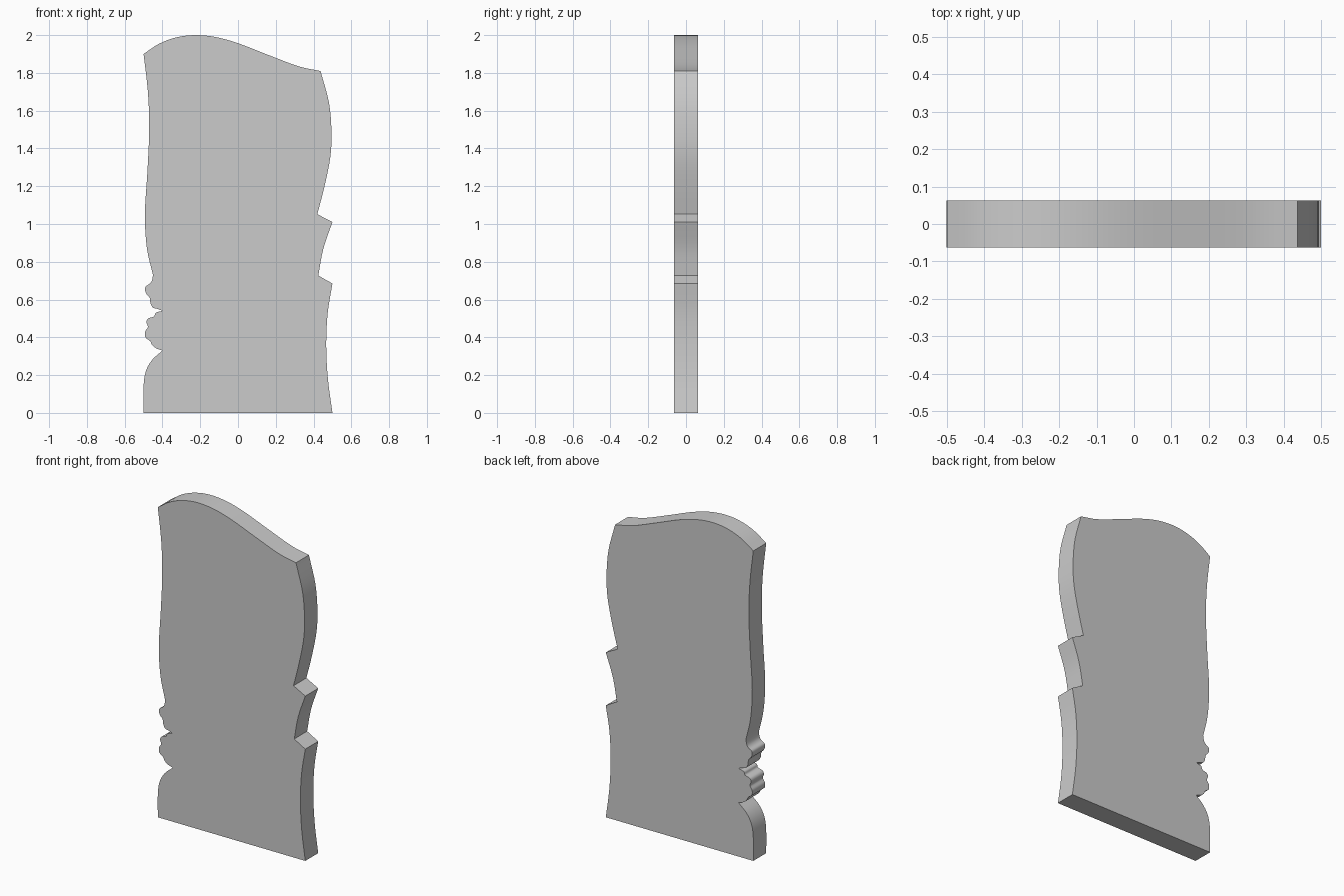
import bpy
import bmesh
from mathutils import Vector

if "Cube" in bpy.data.objects:
    bpy.data.objects.remove(bpy.data.objects["Cube"])

HALF_DEPTH = 0.0625

# Outline runs, counter-clockwise seen from the front; corners are where runs meet
RIGHT_EDGE = [
    [(0.5, 0), (0.476, 0.18), (0.467, 0.36), (0.475, 0.53), (0.5, 0.685)],
    [(0.425, 0.727), (0.452, 0.87), (0.5, 1.01)],
    [(0.42, 1.052), (0.458, 1.2), (0.488, 1.35), (0.495, 1.48), (0.482, 1.64), (0.437, 1.81)],
]
TOP_EDGE = [
    [(0.437, 1.81), (0.32, 1.835), (0.16, 1.895), (0, 1.957), (-0.12, 1.99), (-0.23, 2.0),
     (-0.33, 1.987), (-0.42, 1.953), (-0.5, 1.9)],
]
LEFT_EDGE = [
    [(-0.5, 1.9), (-0.477, 1.7), (-0.47, 1.5), (-0.48, 1.27), (-0.493, 1.05),
     (-0.482, 0.87), (-0.45, 0.73)],
    # upper broken notch
    [(-0.45, 0.73), (-0.456, 0.70), (-0.468, 0.683), (-0.488, 0.67), (-0.492, 0.65),
     (-0.485, 0.63), (-0.468, 0.61), (-0.463, 0.58), (-0.45, 0.557), (-0.43, 0.552), (-0.40, 0.54)],
    # lower broken notch
    [(-0.40, 0.54), (-0.435, 0.53), (-0.445, 0.51), (-0.475, 0.50), (-0.485, 0.48),
     (-0.477, 0.455), (-0.492, 0.43), (-0.49, 0.40), (-0.465, 0.38), (-0.455, 0.36),
     (-0.435, 0.343), (-0.40, 0.33)],
    # rounded foot
    [(-0.40, 0.33), (-0.455, 0.28), (-0.488, 0.22), (-0.5, 0.14), (-0.5, 0)],
]


def smooth_run(pts, steps):
    """Catmull-Rom curve through the points."""
    p = [Vector(q) for q in pts]
    p = [2 * p[0] - p[1]] + p + [2 * p[-1] - p[-2]]
    out = []
    for a, b, c, d in zip(p, p[1:], p[2:], p[3:]):
        for i in range(steps):
            t = i / steps
            out.append(0.5 * (2 * b + (c - a) * t + (2 * a - 5 * b + 4 * c - d) * t * t
                              + (3 * b - a - 3 * c + d) * t ** 3))
    return out + [p[-2]]


outline = []
for run in RIGHT_EDGE + TOP_EDGE + LEFT_EDGE:
    for q in smooth_run(run, 4):
        if not outline or (q - outline[-1]).length > 1e-5:
            outline.append(q)

# Slab: front face extruded to the back
bm = bmesh.new()
front = bm.faces.new([bm.verts.new((q.x, -HALF_DEPTH, q.y)) for q in outline])
ext = bmesh.ops.extrude_face_region(bm, geom=[front], use_keep_orig=True)
verts = [g for g in ext["geom"] if isinstance(g, bmesh.types.BMVert)]
bmesh.ops.translate(bm, verts=verts, vec=(0, 2 * HALF_DEPTH, 0))
bmesh.ops.recalc_face_normals(bm, faces=bm.faces)
mesh = bpy.data.meshes.new("stone_slab")
bm.to_mesh(mesh)
bm.free()

slab = bpy.data.objects.new("stone_slab", mesh)
bpy.context.collection.objects.link(slab)
grey = bpy.data.materials.new("plain grey")
grey.diffuse_color = (0.6, 0.6, 0.6, 1)
grey.use_nodes = True
grey.node_tree.nodes["Principled BSDF"].inputs["Base Color"].default_value = grey.diffuse_color
mesh.materials.append(grey)

bpy.context.view_layer.objects.active = slab
slab.select_set(True)
bpy.ops.object.shade_smooth_by_angle(angle=0.52)
